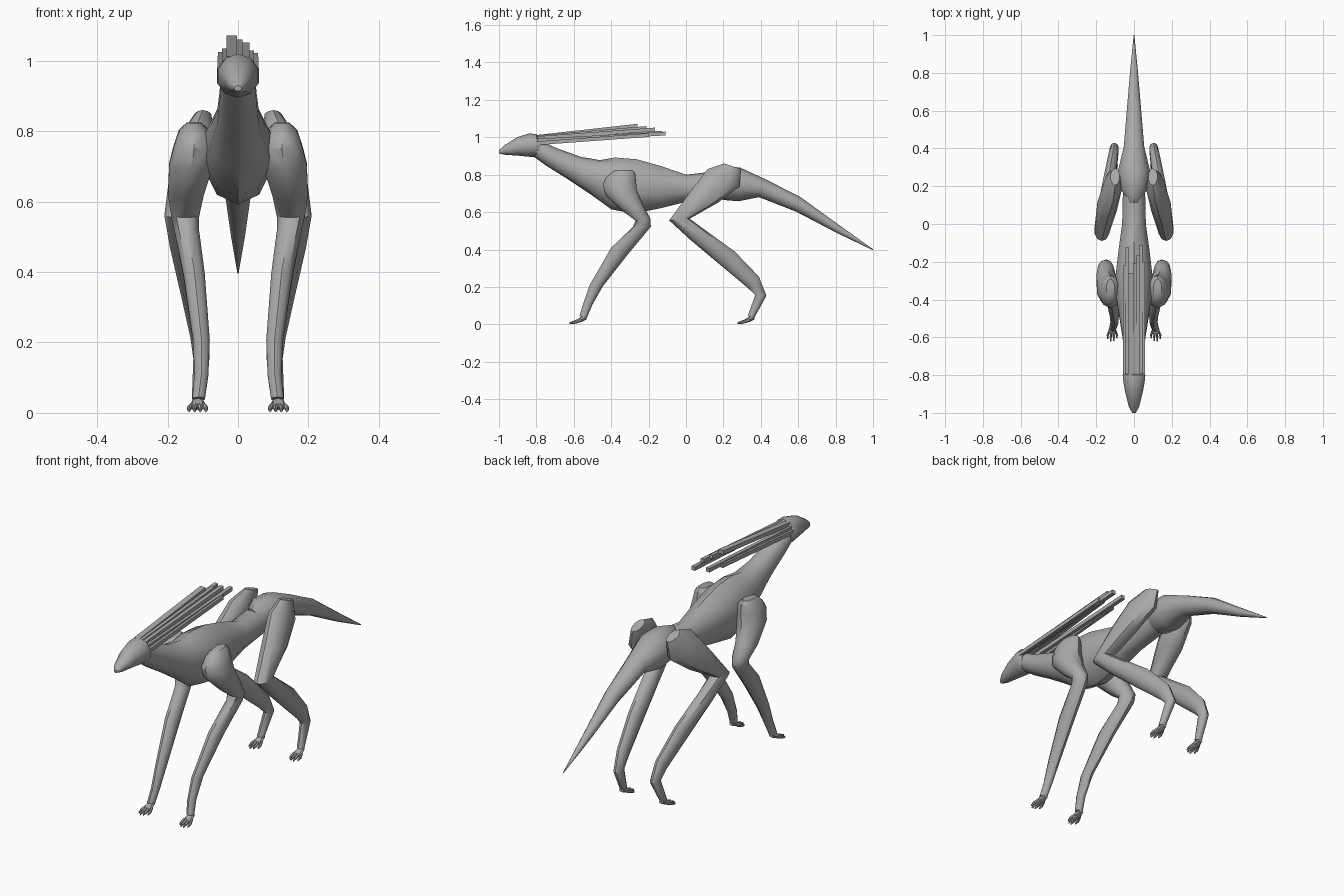
import bpy, bmesh, math
from mathutils import Vector

grey = bpy.data.materials.new("plain_grey")
grey.diffuse_color = (0.4, 0.4, 0.4, 1)


def finish(name, bm, smooth=True):
    bmesh.ops.recalc_face_normals(bm, faces=bm.faces)
    me = bpy.data.meshes.new(name)
    bm.to_mesh(me)
    bm.free()
    me.materials.append(grey)
    ob = bpy.data.objects.new(name, me)
    bpy.context.collection.objects.link(ob)
    if smooth:
        bpy.ops.object.select_all(action='DESELECT')
        ob.select_set(True)
        bpy.context.view_layer.objects.active = ob
        bpy.ops.object.shade_smooth_by_angle(angle=math.radians(40))
    return ob


def loft(name, sections, side=1, n=10):
    """Each section: edge A (y, z), opposite edge B (y, z), centre x, half width."""
    bm = bmesh.new()
    rings = []
    for ay, az, by, bz, cx, hw in sections:
        a, b = Vector((cx, ay, az)), Vector((cx, by, bz))
        mid, half = (a + b) / 2, (a - b) / 2
        ring = []
        for i in range(n):
            t = 2 * math.pi * i / n
            p = mid + half * math.cos(t) + Vector((hw * math.sin(t), 0, 0))
            ring.append(bm.verts.new((p.x * side, p.y, p.z)))
        rings.append(ring)
    for r, s in zip(rings, rings[1:]):
        for i in range(n):
            j = (i + 1) % n
            bm.faces.new((r[i], r[j], s[j], s[i]))
    bm.faces.new(rings[0])
    bm.faces.new(rings[-1])
    return finish(name, bm)


# head
loft("head", [
    (-1.0, .93, -1.0, .914, 0, .010), (-.97, .958, -.97, .907, 0, .028),
    (-.90, 1.002, -.90, .902, 0, .047), (-.84, 1.02, -.84, .896, 0, .059),
    (-.80, 1.018, -.80, .895, 0, .063), (-.775, .985, -.79, .905, 0, .055)])

# neck, chest and waist
loft("body", [
    (-.78, .985, -.82, .90, 0, .052), (-.70, .945, -.75, .85, 0, .055),
    (-.56, .895, -.63, .775, 0, .063), (-.46, .878, -.51, .695, 0, .082),
    (-.38, .892, -.40, .615, 0, .098), (-.26, .882, -.28, .592, 0, .102),
    (-.13, .845, -.13, .622, 0, .085), (0, .80, 0, .655, 0, .066),
    (.13, .815, .13, .67, 0, .063), (.24, .80, .24, .68, 0, .06)])

# hips tapering into the tail
loft("hips_and_tail", [
    (.11, .822, .12, .71, 0, .03), (.19, .848, .20, .665, 0, .080),
    (.29, .838, .28, .658, 0, .088), (.42, .778, .39, .68, 0, .057),
    (.61, .682, .59, .602, 0, .040), (.82, .53, .81, .487, 0, .021),
    (1.0, .402, 1.0, .396, 0, .002)])

FORELEG = [
    (-.385, .822, -.29, .826, .125, .022), (-.425, .79, -.272, .812, .125, .045),
    (-.445, .75, -.268, .77, .125, .060), (-.43, .69, -.263, .72, .133, .066),
    (-.345, .61, -.225, .63, .148, .053), (-.27, .555, -.19, .565, .150, .042),
    (-.285, .52, -.188, .522, .146, .037), (-.40, .41, -.31, .375, .125, .032),
    (-.515, .21, -.445, .203, .104, .025), (-.55, .11, -.50, .105, .104, .021),
    (-.57, .045, -.53, .035, .112, .019)]
HINDLEG = [
    (.205, .86, .295, .83, .100, .025), (.115, .83, .285, .735, .112, .048),
    (.02, .705, .17, .65, .142, .054), (-.09, .556, .02, .565, .170, .041),
    (.02, .455, .115, .495, .157, .038), (.18, .32, .26, .39, .133, .033),
    (.33, .195, .39, .255, .110, .027), (.37, .157, .43, .153, .104, .024),
    (.33, .045, .365, .035, .114, .018)]

# legs, feet and toes on both sides
for side, word in ((1, "left"), (-1, "right")):
    for kind, leg, ay in (("front", FORELEG, -.55), ("hind", HINDLEG, .347)):
        loft(f"{kind}_leg_{word}", leg, side)
        loft(f"{kind}_foot_{word}", [
            (ay + .018, .042, ay + .018, .026, .113, .013),
            (ay - .01, .042, ay - .005, .014, .114, .02),
            (ay - .032, .026, ay - .03, .008, .115, .02)], side, 8)
        for k, (dx, reach) in enumerate(((-.024, .055), (-.008, .07), (.008, .072), (.024, .058))):
            x = .115 + dx
            loft(f"{kind}_toe_{k + 1}_{word}", [
                (ay - .012, .034, ay - .008, .014, .114 + dx * .6, .006),
                (ay - reach * .65, .021, ay - reach * .65, .005, x, .007),
                (ay - reach, .012, ay - reach, .001, x, .003)], side, 6)

# mane strands: start x, start z, end x, end y, end z, width
STRANDS = [
    (-.018, 1.002, -.018, -.26, 1.062, .030), (.004, 1.0, .004, -.21, 1.05, .018),
    (.022, .995, .022, -.165, 1.042, .020), (-.036, .985, -.036, -.125, 1.025, .020),
    (.036, .982, .036, -.11, 1.020, .020), (.052, .968, .050, -.20, 1.012, .014),
    (-.052, .970, -.050, -.22, 1.015, .014)]
for k, (x0, z0, x1, y1, z1, w) in enumerate(STRANDS):
    bm = bmesh.new()
    bmesh.ops.create_cube(bm, size=1)
    for v in bm.verts:
        far = v.co.y > 0
        x, y, z = (x1, y1, z1) if far else (x0, -.80, z0)
        v.co = (x + v.co.x * w, y, z + v.co.z * .02)
    finish(f"mane_strand_{k + 1}", bm, smooth=False)
